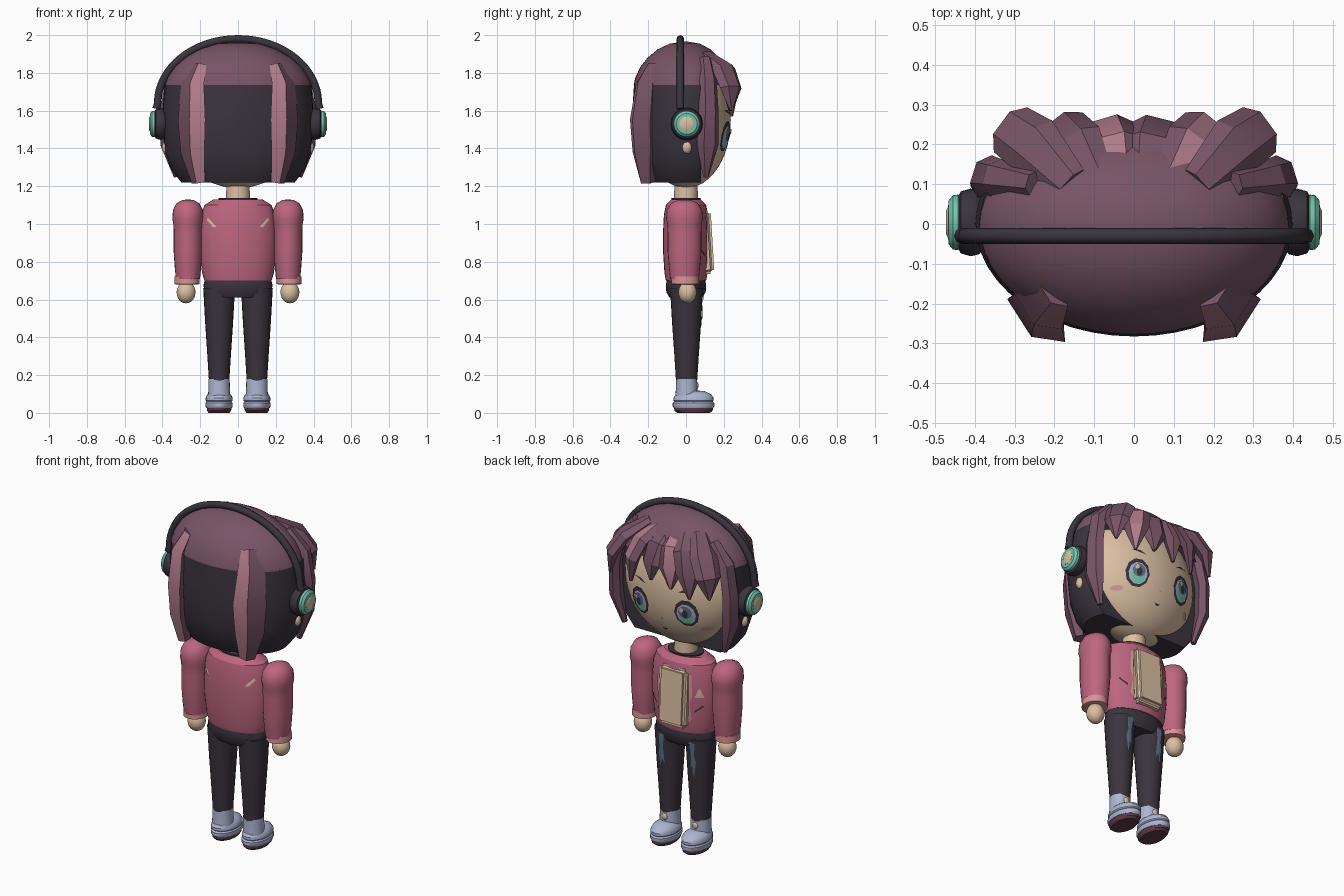
import bpy, bmesh, math
from mathutils import Vector, Matrix

old = bpy.data.objects.get("Cube")
if old:
    bpy.data.objects.remove(old)


def material(name, rgb):
    lin = [((c + 0.055) / 1.055) ** 2.4 for c in rgb] + [1]
    m = bpy.data.materials.new(name)
    m.use_nodes = True
    m.diffuse_color = lin
    m.node_tree.nodes["Principled BSDF"].inputs["Base Color"].default_value = lin
    return m


HAIR = material("mauve hair", (0.47, 0.33, 0.40))
LIGHT = material("hair highlight", (0.69, 0.48, 0.54))
DARK = material("charcoal", (0.23, 0.205, 0.245))
JACKET = material("rose jacket", (0.74, 0.40, 0.50))
SKIN = material("skin", (0.86, 0.75, 0.64))
TEAL = material("teal", (0.45, 0.77, 0.68))
SHOE = material("lavender", (0.68, 0.71, 0.82))
PINK = material("soft pink", (0.85, 0.58, 0.58))
SOLE = material("maroon", (0.38, 0.24, 0.29))
DENIM = material("denim blue", (0.37, 0.44, 0.53))
made = []


def finish(name, bm, *mats):
    bmesh.ops.recalc_face_normals(bm, faces=bm.faces)
    me = bpy.data.meshes.new(name)
    bm.to_mesh(me)
    bm.free()
    ob = bpy.data.objects.new(name, me)
    for m in mats:
        me.materials.append(m)
    bpy.context.collection.objects.link(ob)
    made.append(ob)
    return ob


def lathe_bm(profile, loc=(0, 0, 0), sx=1, sy=1, seg=32):
    """Closed turned shape from (radius, z) points."""
    bm = bmesh.new()
    rings = []
    for r, z in profile:
        rings.append([bm.verts.new((loc[0] + sx * r * math.cos(a), loc[1] + sy * r * math.sin(a), loc[2] + z))
                      for a in (2 * math.pi * i / seg for i in range(seg))])
    for lo, hi in zip(rings, rings[1:]):
        for i in range(seg):
            j = (i + 1) % seg
            bm.faces.new((lo[i], lo[j], hi[j], hi[i]))
    bm.faces.new(rings[0])
    bm.faces.new(rings[-1])
    bmesh.ops.remove_doubles(bm, verts=bm.verts, dist=0.0002)
    return bm


def lathe(name, mat, profile, loc=(0, 0, 0), sx=1, sy=1, seg=32):
    return finish(name, lathe_bm(profile, loc, sx, sy, seg), mat)


def ball(name, mat, loc, radii, seg=32):
    bm = bmesh.new()
    bmesh.ops.create_uvsphere(bm, u_segments=seg, v_segments=seg // 2, radius=1,
                              matrix=Matrix.Translation(loc) @ Matrix.Diagonal((*radii, 1)))
    return finish(name, bm, mat)


def lock(name, pts, s=1, sides=6, shine=None, mat=HAIR):
    """Faceted hair strand through (x, y, z, half width, half depth) points."""
    bm = bmesh.new()
    pos = [Vector(p[:3]) for p in pts]
    rings = []
    for i, p in enumerate(pts):
        t = (pos[min(i + 1, len(pos) - 1)] - pos[max(i - 1, 0)]).normalized()
        n = pos[i] - Vector((0, 0, 1.55))
        n = (n - t * n.dot(t)).normalized()
        b = t.cross(n)
        ring = []
        for k in range(sides):
            a = 2 * math.pi * k / sides
            v = pos[i] + b * p[3] * math.cos(a) + n * p[4] * math.sin(a)
            ring.append(bm.verts.new((v.x * s, v.y, v.z)))
        rings.append(ring)
    for lo, hi in zip(rings, rings[1:]):
        for k in range(sides):
            j = (k + 1) % sides
            bm.faces.new((lo[k], lo[j], hi[j], hi[k])).material_index = int(k == shine)
    bm.faces.new(rings[0])
    bm.faces.new(rings[-1])
    return finish(name, bm, mat, LIGHT)


def plate(name, mat, pts, surface, lift=0.004, side=1):
    """Thin painted detail: (x, z) outline laid on a surface y(x, z)."""
    bm = bmesh.new()
    cx, cz = (sum(c) / len(pts) for c in zip(*pts))
    put = lambda x, z: bm.verts.new((x, side * (surface(x, z) + lift), z))
    mid = put(cx, cz)
    inner = [put((x + cx) / 2, (z + cz) / 2) for x, z in pts]
    outer = [put(x, z) for x, z in pts]
    for i in range(len(pts)):
        j = (i + 1) % len(pts)
        bm.faces.new((mid, inner[i], inner[j]))
        bm.faces.new((inner[i], outer[i], outer[j], inner[j]))
    ob = finish(name, bm, mat)
    if (ob.data.polygons[0].normal.y > 0) != (side > 0):
        ob.data.flip_normals()
    return ob


def oval(cx, cz, rx, rz, n=10):
    return [(cx + rx * math.cos(2 * math.pi * i / n), cz + rz * math.sin(2 * math.pi * i / n)) for i in range(n)]


def turned(profile, sy, cx=0, cy=0):
    """Surface y(x, z) of a turned shape."""
    def y(x, z):
        for (r0, z0), (r1, z1) in zip(profile, profile[1:]):
            if z0 <= z <= z1:
                r = r0 + (r1 - r0) * (z - z0) / (z1 - z0)
                return cy + sy * math.sqrt(max(r * r - (x - cx) ** 2, 0))
        return cy
    return y


def face_y(x, z):
    return 0.237 * math.sqrt(max(1 - (x / 0.36) ** 2 - ((z - 1.55) / 0.36) ** 2, 0))


# Head and neck
ball("head", SKIN, (0, 0, 1.55), (0.36, 0.237, 0.36), 48)
lathe("neck", SKIN, [(0.065, 1.08), (0.06, 1.25)])

# Hair cap, with a shallower front
bm = lathe_bm([(0, 1.735), (0.388, 1.735), (0.375, 1.775), (0.34, 1.83), (0.285, 1.88), (0.21, 1.925),
               (0.12, 1.955), (0, 1.967)], sy=0.715, seg=48)
for v in bm.verts:
    if v.co.y > 0:
        v.co.y *= 0.86
finish("hair_cap", bm, HAIR)

# Dark back hair, cut off in front of the ears
bm = lathe_bm([(0.30, 1.22), (0.355, 1.29), (0.385, 1.38), (0.397, 1.5), (0.398, 1.62), (0.388, 1.737)],
              sy=0.71, seg=48)
cut = bmesh.ops.bisect_plane(bm, geom=bm.verts[:] + bm.edges[:] + bm.faces[:], plane_co=(0, 0.08, 0),
                             plane_no=(0, 1, 0), clear_outer=True)
bmesh.ops.holes_fill(bm, edges=[e for e in bm.edges if e.is_boundary])
finish("back_hair", bm, DARK)

# Hair locks at the back and beside the face
for s, tag in ((1, "left"), (-1, "right")):
    lock("back_lock_" + tag, [(0.20, -0.17, 1.84, 0.05, 0.03), (0.235, -0.205, 1.74, 0.08, 0.05),
                              (0.24, -0.225, 1.55, 0.098, 0.056), (0.235, -0.22, 1.38, 0.085, 0.05),
                              (0.205, -0.205, 1.22, 0.045, 0.036)], s, 5, 0)
    lock("side_lock_" + tag, [(0.25, 0.10, 1.87, 0.035, 0.03), (0.345, 0.115, 1.76, 0.05, 0.04),
                              (0.375, 0.12, 1.60, 0.055, 0.035), (0.373, 0.115, 1.42, 0.06, 0.035),
                              (0.325, 0.105, 1.25, 0.015, 0.015)], s, 6)

# Fringe
for i, (x, tip, shine) in enumerate([(-0.32, 1.60, None), (-0.19, 1.57, None), (-0.07, 1.60, 1), (0.06, 1.62, None),
                                     (0.19, 1.58, 1), (0.325, 1.60, None)]):
    lock("fringe_%d" % (i + 1), [(x * 0.5, 0.10, 1.895, 0.05, 0.025), (x * 0.8, 0.20, 1.82, 0.078, 0.035),
                                 (x * 0.97, 0.237, 1.72, 0.07, 0.035), (x, 0.24, tip, 0.008, 0.01)], 1, 6, shine)

# Face details
for s, tag in ((1, "left"), (-1, "right")):
    x = 0.15 * s
    plate("eye_outline_" + tag, DARK, oval(x, 1.465, 0.066, 0.082), face_y, 0.006)
    plate("eye_white_" + tag, SHOE, oval(x, 1.46, 0.052, 0.063), face_y, 0.009)
    plate("iris_" + tag, TEAL, oval(x, 1.455, 0.039, 0.057), face_y, 0.012)
    plate("iris_top_" + tag, DENIM, oval(x, 1.475, 0.036, 0.038), face_y, 0.015)
    plate("pupil_" + tag, DARK, oval(x, 1.465, 0.016, 0.026), face_y, 0.018)
    plate("eye_glint_" + tag, SKIN, oval(x + 0.016, 1.49, 0.012, 0.014), face_y, 0.021)
    plate("blush_" + tag, PINK, oval(0.235 * s, 1.37, 0.03, 0.014), face_y)
    plate("eyebrow_" + tag, DARK, [(0.10 * s, 1.582), (0.14 * s, 1.603), (0.19 * s, 1.60), (0.14 * s, 1.588)], face_y)
plate("nose", PINK, oval(0, 1.40, 0.007, 0.007, 6), face_y)
plate("mouth", DARK, [(-0.02, 1.335), (0.02, 1.335), (0, 1.322)], face_y)

# Headphones
cu = bpy.data.curves.new("headband", "CURVE")
cu.dimensions = "3D"
cu.bevel_depth = 0.02
cu.bevel_resolution = 2
cu.use_fill_caps = True
sp = cu.splines.new("POLY")
path = [(-0.433, 1.61)] + [(-0.425 * math.cos(math.pi * i / 32), 1.64 + 0.34 * math.sin(math.pi * i / 32))
                           for i in range(33)] + [(0.433, 1.61)]
sp.points.add(len(path) - 1)
for p, (x, z) in zip(sp.points, path):
    p.co = (x, -0.03, z, 1)
band = bpy.data.objects.new("headband", cu)
band.data.materials.append(DARK)
bpy.context.collection.objects.link(band)
for s, tag in ((1, "left"), (-1, "right")):
    for part, mat, prof in (
            ("ear_cushion_", DARK, [(0.06, 0.37), (0.08, 0.39), (0.085, 0.41), (0.078, 0.435), (0.05, 0.45)]),
            ("ear_cup_", TEAL, [(0.06, 0.43), (0.07, 0.442), (0.068, 0.455), (0.055, 0.466), (0.04, 0.467)]),
            ("ear_disc_", SKIN, [(0.038, 0.455), (0.038, 0.468), (0.03, 0.472)])):
        bm = lathe_bm(prof)
        bmesh.ops.transform(bm, verts=bm.verts, matrix=Matrix.Translation((0, 0.004, 1.53))
                            @ Matrix.Rotation(s * math.pi / 2, 4, "Y"))
        finish(part + tag, bm, mat)
    ball("earring_" + tag, SKIN, (0.378 * s, 0.005, 1.405), (0.025, 0.026, 0.034), 16)

# Jacket body and collar
BODY = [(0.178, 0.70), (0.19, 0.74), (0.202, 0.85), (0.203, 0.95), (0.195, 1.05), (0.178, 1.10), (0.13, 1.13)]
body_y = turned(BODY, 0.6)
lathe("jacket_body", JACKET, BODY, sy=0.6)
lathe("collar", DARK, [(0.10, 1.12), (0.105, 1.138), (0.07, 1.138)], sy=0.75)

# Shirt panel showing through the open jacket
bm = bmesh.new()
bmesh.ops.create_cube(bm, size=1, matrix=Matrix.Translation((0, 0.108, 0.905)) @ Matrix.Rotation(0.06, 4, "X")
                      @ Matrix.Diagonal((0.18, 0.065, 0.34, 1)))
bmesh.ops.bevel(bm, geom=bm.edges[:], offset=0.02, segments=3, affect="EDGES")
finish("shirt_panel", bm, SKIN)

# Jacket trims and patches
for s, tag in ((1, "left"), (-1, "right")):
    plate("zip_trim_" + tag, PINK, [(x * s, z) for x, z in
          ((0.088, 0.76), (0.108, 0.79), (0.10, 0.88), (0.114, 0.93), (0.108, 1.04), (0.09, 1.06))], body_y, 0.006)
    plate("front_slash_" + tag, DARK, [(x * s, z) for x, z in
          ((0.125, 0.83), (0.165, 0.865), (0.165, 0.875), (0.125, 0.842))], body_y)
    plate("back_patch_" + tag, SKIN, [(x * s, z) for x, z in
          ((0.115, 0.985), (0.135, 0.985), (0.165, 1.02), (0.16, 1.035))], body_y, 0.005, -1)
plate("triangle_patch", SKIN, [(-0.125, 0.92), (-0.17, 0.92), (-0.147, 0.975)], body_y)

# Arms, legs and shoes
LEG = [(0.054, 0.17), (0.062, 0.30), (0.074, 0.48), (0.084, 0.66)]
for s, tag in ((1, "left"), (-1, "right")):
    lathe("sleeve_" + tag, JACKET, [(0.064, 0.71), (0.07, 0.77), (0.076, 0.86), (0.076, 0.95), (0.077, 1.0),
                                    (0.083, 1.03), (0.079, 1.075), (0.06, 1.11), (0.03, 1.127), (0, 1.13)],
          (0.265 * s, -0.008, 0), sy=1.18, seg=24)
    lathe("cuff_" + tag, PINK, [(0.058, 0.68), (0.067, 0.683), (0.066, 0.722)], (0.27 * s, -0.004, 0), sy=1.1, seg=24)
    ball("hand_" + tag, SKIN, (0.275 * s, 0.008, 0.638), (0.05, 0.048, 0.058), 24)
    lx = 0.1 * s
    lathe("leg_" + tag, DARK, LEG, (lx, 0.003, 0), seg=24, sy=1.04)
    plate("denim_patch_" + tag, DENIM, [(lx + dx * s, z) for dx, z in
          ((-0.02, 0.65), (0.02, 0.64), (0.014, 0.57), (0.024, 0.53), (0.008, 0.44), (-0.002, 0.50),
           (-0.018, 0.47), (-0.012, 0.58))], turned(LEG, 1.04, lx, 0.003), 0.005)
    lathe("sock_" + tag, SHOE, [(0.06, 0.06), (0.057, 0.12), (0.056, 0.18)], (lx, 0.003, 0), seg=24)
    ball("ankle_dot_" + tag, SKIN, (lx, 0.057, 0.145), (0.018, 0.01, 0.02), 16)
    lathe("sole_" + tag, SOLE, [(0.055, 0), (0.064, 0.012), (0.066, 0.03)], (lx, 0.04, 0), sy=1.58)
    lathe("midsole_" + tag, SHOE, [(0.068, 0.026), (0.072, 0.035), (0.072, 0.052), (0.066, 0.06)],
          (lx, 0.04, 0), sy=1.53)
    lathe("shoe_upper_" + tag, SHOE, [(0.064, 0.055), (0.071, 0.065), (0.071, 0.08), (0.062, 0.098), (0.04, 0.115),
                                      (0, 0.12)], (lx, 0.04, 0), sy=1.5)
lathe("hips", DARK, [(0.15, 0.61), (0.18, 0.64), (0.182, 0.68), (0.176, 0.705)], sy=0.58)

# Smooth shading with sharp edges kept
bpy.ops.object.select_all(action="DESELECT")
for ob in made:
    ob.select_set(True)
bpy.context.view_layer.objects.active = made[0]
bpy.ops.object.shade_smooth_by_angle(angle=math.radians(32))
